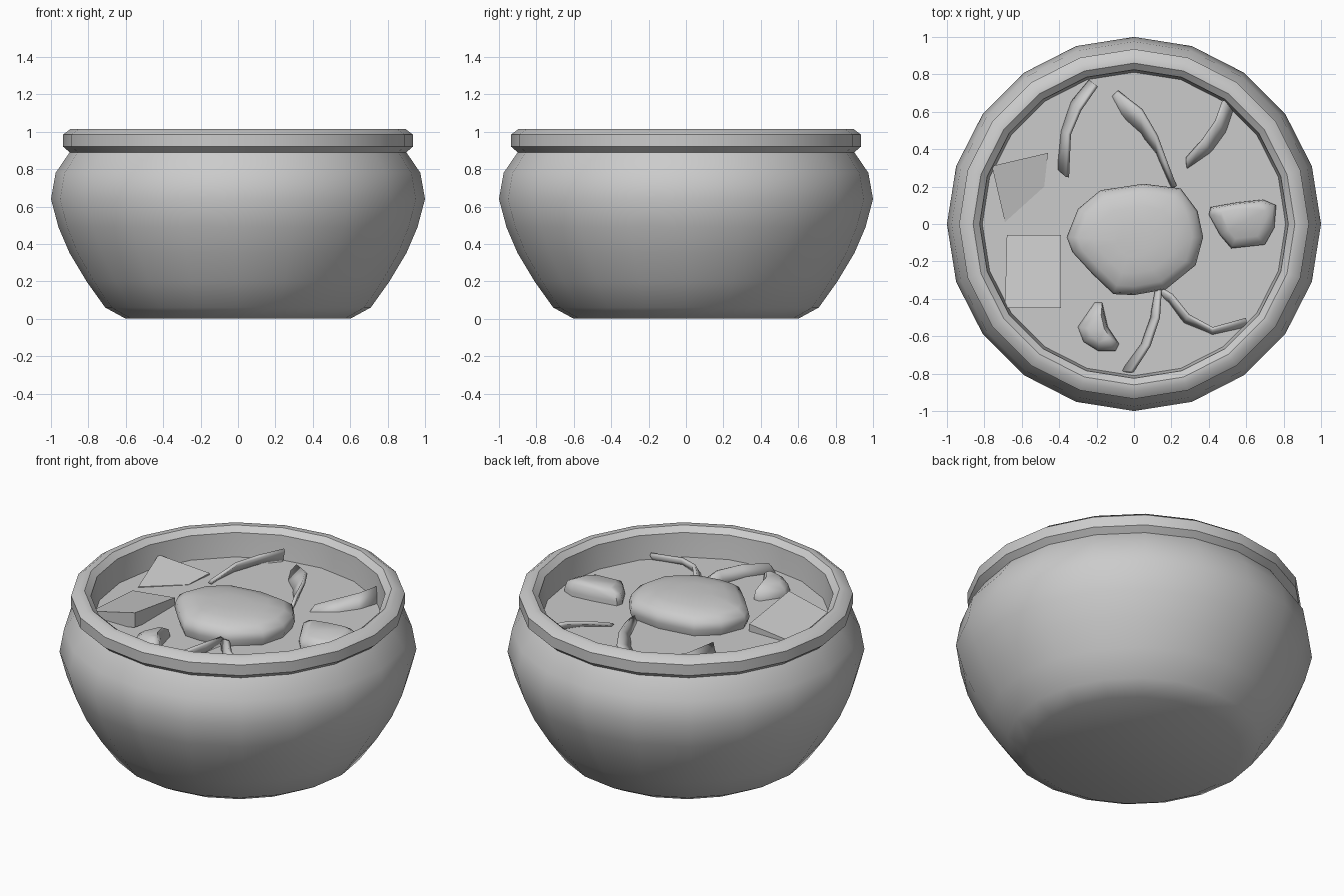
import bpy, bmesh, math
from mathutils import Vector

if "Cube" in bpy.data.objects:
    bpy.data.objects.remove(bpy.data.objects["Cube"])

SOUP_Z = 0.84


def make(name, verts, faces, angle=35):
    me = bpy.data.meshes.new(name)
    me.from_pydata(verts, [], faces)
    bm = bmesh.new()
    bm.from_mesh(me)
    bmesh.ops.recalc_face_normals(bm, faces=bm.faces)
    bm.to_mesh(me)
    bm.free()
    ob = bpy.data.objects.new(name, me)
    bpy.context.collection.objects.link(ob)
    bpy.ops.object.select_all(action='DESELECT')
    bpy.context.view_layer.objects.active = ob
    ob.select_set(True)
    bpy.ops.object.shade_smooth_by_angle(angle=math.radians(angle))
    return ob


def loft(rings, cap_start=True, cap_end=True):
    """Quads between equal-length closed rings."""
    n = len(rings[0])
    verts = [p for r in rings for p in r]
    faces = [(k*n + i, k*n + (i+1) % n, (k+1)*n + (i+1) % n, (k+1)*n + i)
             for k in range(len(rings)-1) for i in range(n)]
    if cap_start:
        faces.append(tuple(range(n))[::-1])
    if cap_end:
        faces.append(tuple(range((len(rings)-1)*n, len(rings)*n)))
    return verts, faces


def circle(r, z, n=20):
    return [(r*math.cos(2*math.pi*i/n), r*math.sin(2*math.pi*i/n), z) for i in range(n)]


def lump(name, outline, levels, tilt=(0, 0)):
    """Rounded chunk: one outline shrunk through (scale, z) levels, top sheared by tilt."""
    c = sum((Vector(p) for p in outline), Vector((0, 0))) / len(outline)
    rings = []
    for s, z in levels:
        ring = []
        for p in outline:
            d = (Vector(p) - c) * s
            k = max(0, z - SOUP_Z) / 0.1
            ring.append((c.x + d.x, c.y + d.y, z + k*(d.x*tilt[0] + d.y*tilt[1])))
        rings.append(ring)
    return make(name, *loft(rings), angle=60)


def slab(name, top, thick):
    bottom = [(x, y, z - thick) for x, y, z in top]
    return make(name, *loft([bottom, top]), angle=20)


def strip(name, high, low, thick=0.02):
    """Thin leaning vegetable ribbon between a raised edge and a sunken edge."""
    n = len(high)
    verts = list(high) + [(x, y, SOUP_Z - 0.02) for x, y in low]
    faces = [(i, i+1, n+i+1, n+i) for i in range(n-1)]
    ob = make(name, verts, faces)
    m = ob.modifiers.new("thickness", 'SOLIDIFY')
    m.thickness = thick
    m.offset = 0
    return ob


# Bowl
profile = [(0.6, 0), (0.71, 0.06), (0.81, 0.2), (0.90, 0.35), (0.96, 0.49), (1.0, 0.64),
           (0.975, 0.78), (0.90, 0.89), (0.935, 0.92), (0.935, 0.985), (0.895, 1.015),
           (0.86, 1.015), (0.825, 0.985), (0.82, 0.92), (0.81, SOUP_Z - 0.01)]
make("bowl", *loft([circle(r, z) for r, z in profile], cap_end=False), angle=40)

# Soup surface
make("soup", circle(0.815, SOUP_Z), [tuple(range(20))])

# Egg in the middle
egg = [(-.36, -.07), (-.30, .08), (-.18, .18), (.05, .215), (.25, .19), (.34, .07), (.37, -.07),
       (.33, -.22), (.17, -.35), (0, -.38), (-.11, -.375), (-.22, -.27), (-.33, -.15)]
lump("egg", egg, [(.93, .82), (1, .88), (.97, .92), (.84, .95), (.6, .97), (.3, .98)])

# Meat chunks
lump("meat_right", [(.40, .05), (.41, .09), (.55, .115), (.69, .13), (.76, .10), (.75, -.02),
                    (.70, -.11), (.52, -.13), (.46, -.06)],
     [(1, .82), (1, .86), (.92, .90), (.65, .92)], tilt=(0, .2))
lump("meat_front", [(-.21, -.42), (-.17, -.42), (-.14, -.55), (-.08, -.64), (-.10, -.68),
                    (-.19, -.68), (-.27, -.63), (-.30, -.55)],
     [(1, .82), (1, .85), (.9, .89), (.55, .92)], tilt=(.2, 0))

# Tofu slabs
slab("tofu_back", [(-.76, .31, .91), (-.69, .01, .845), (-.48, .2, .842), (-.46, .38, .85)], 0.06)
slab("tofu_front", [(-.68, -.06, .852), (-.69, -.45, .87), (-.39, -.45, .94), (-.39, -.06, .885)], 0.09)

# Vegetable strips
strip("strip_back_left",
      [(-.20, .74, .925), (-.29, .61, .91), (-.345, .48, .90), (-.355, .25, .88)],
      [(-.24, .77), (-.34, .65), (-.39, .50), (-.41, .30)])
strip("strip_back_middle",
      [(-.09, .71, .87), (.04, .61, .90), (.12, .47, .91), (.17, .33, .90), (.22, .20, .87)],
      [(-.12, .68), (-.05, .55), (.05, .46), (.13, .36), (.20, .20)])
strip("strip_back_right",
      [(.48, .66, .91), (.44, .55, .90), (.37, .45, .885), (.28, .35, .86)],
      [(.53, .60), (.49, .48), (.41, .37), (.28, .28)])
strip("strip_front_right",
      [(.13, -.34, .88), (.20, -.38, .90), (.29, -.49, .90), (.42, -.56, .88), (.60, -.51, .88)],
      [(.15, -.36), (.19, -.42), (.27, -.53), (.42, -.59), (.60, -.55)])
strip("strip_front",
      [(.14, -.34, .89), (.13, -.50, .91), (.08, -.65, .90), (-.01, -.79, .88)],
      [(.12, -.34), (.09, -.50), (.04, -.64), (-.07, -.79)])
